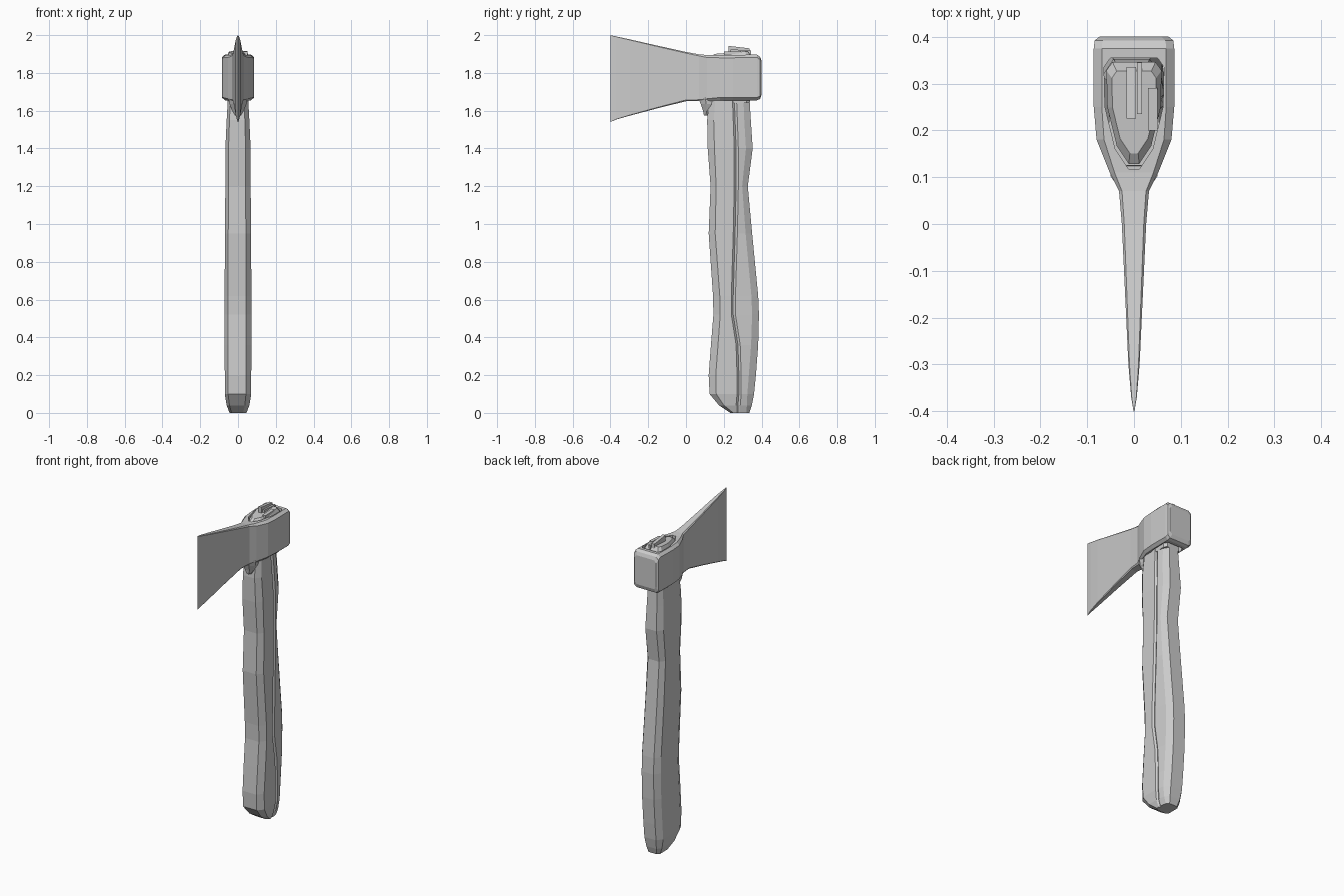
import bpy, bmesh

if "Cube" in bpy.data.objects:
    bpy.data.objects.remove(bpy.data.objects["Cube"])


def loft(name, rings):
    """Skin a list of equal-length point rings and cap both ends."""
    bm = bmesh.new()
    rows = [[bm.verts.new(p) for p in ring] for ring in rings]
    n = len(rows[0])
    for a, b in zip(rows, rows[1:]):
        for i in range(n):
            j = (i + 1) % n
            bm.faces.new((a[i], a[j], b[j], b[i]))
    bm.faces.new(rows[0][::-1])
    bm.faces.new(rows[-1])
    bmesh.ops.recalc_face_normals(bm, faces=bm.faces)
    me = bpy.data.meshes.new(name)
    bm.to_mesh(me)
    bm.free()
    ob = bpy.data.objects.new(name, me)
    bpy.context.collection.objects.link(ob)
    return ob


# Handle: carved, uneven grip with a crease down the right side
def handle_ring(z, y0, y1, w, c):
    d = 0.15 * (y1 - y0)
    pts = [(-.75 * w, y0), (.6 * w, y0), (w, y0 + d), (w, c - .01), (.86 * w, c),
           (.97 * w, c + .012), (.85 * w, y1 - d), (.5 * w, y1), (-.65 * w, y1),
           (-w, y1 - d), (-w, y0 + d)]
    return [(x, y, z) for x, y in pts]


handle = [  # z, front y, back y, half width, crease y
    (0.0, .235, .335, .045, .275), (.04, .175, .348, .06, .275), (.10, .125, .36, .07, .28),
    (.20, .12, .37, .07, .28), (.36, .132, .382, .071, .275), (.52, .145, .386, .071, .25),
    (.62, .143, .382, .071, .25), (.95, .12, .35, .069, .26), (1.20, .13, .327, .067, .265),
    (1.40, .115, .353, .067, .265), (1.55, .112, .343, .06, .26), (1.68, .125, .335, .053, .255)]
loft("handle", [handle_ring(*s) for s in handle])


# Head: blade and collar as one loft from cutting edge to poll
def head_ring(y, w, zb, zt):
    c, h = w * .2, min(w * .25, .015)
    pts = [(w - c, zb), (w, zb + h), (w, zt - h), (w - c, zt),
           (c - w, zt), (-w, zt - h), (-w, zb + h), (c - w, zb)]
    return [(x, y, z) for x, z in pts]


head = [  # y, half width, bottom z, top z
    (-.4, .001, 1.54, 2.0), (-.37, .006, 1.553, 1.993), (-.3, .012, 1.573, 1.978),
    (-.15, .019, 1.613, 1.944), (0, .026, 1.65, 1.911), (.07, .032, 1.65, 1.898),
    (.11, .052, 1.65, 1.895), (.18, .08, 1.655, 1.895), (.25, .086, 1.655, 1.895),
    (.375, .086, 1.655, 1.897), (.392, .084, 1.662, 1.885), (.4, .074, 1.685, 1.865)]
head_ob = loft("axe_head", [head_ring(*s) for s in head])

# Eye through the collar
half_eye = [(.012, .118), (.04, .16), (.062, .25), (.064, .335), (.05, .355)]
eye = half_eye + [(-x, y) for x, y in reversed(half_eye)]


def eye_ring(z, s, dy=0.0):
    return [(x * s, .245 + (y - .245) * s, z + dy * (y - .245)) for x, y in eye]


cutter = loft("eye_cutter", [eye_ring(1.5, 1), eye_ring(2.1, 1)])
cutter.hide_render = True
mod = head_ob.modifiers.new("eye", 'BOOLEAN')
mod.operation = 'DIFFERENCE'
mod.solver = 'EXACT'
mod.object = cutter
bpy.context.view_layer.objects.active = head_ob
bpy.ops.object.modifier_apply(modifier="eye")
bpy.data.objects.remove(cutter)

# Lug under the front of the collar
lug = [(1.67, .065, .14, .05), (1.635, .078, .135, .045), (1.60, .09, .13, .03),
       (1.575, .095, .115, .015)]
loft("collar_lug", [[(-w * .5, y0, z), (w * .5, y0, z), (w, (y0 + y1) / 2, z), (w, y1, z),
                     (-w, y1, z), (-w, (y0 + y1) / 2, z)] for z, y0, y1, w in lug])

# Wooden tenon showing in the eye
loft("handle_tenon", [eye_ring(1.64, .84), eye_ring(1.885, .92), eye_ring(1.908, .74, .06)])


# Wedges driven into the tenon
def wedge(name, x0, x1, y0, y1, z0, z1):
    loft(name, [[(x0, y0, z), (x1, y0, z), (x1, y1, z + t), (x0, y1, z + t)]
                for z, t in ((1.85, 0), (z0, z1 - z0))])


wedge("wedge_middle", -.016, .004, .225, .335, 1.943, 1.93)
wedge("wedge_side", .006, .017, .235, .345, 1.925, 1.918)
wedge("tenon_splinter", .03, .05, .2, .29, 1.912, 1.916)
